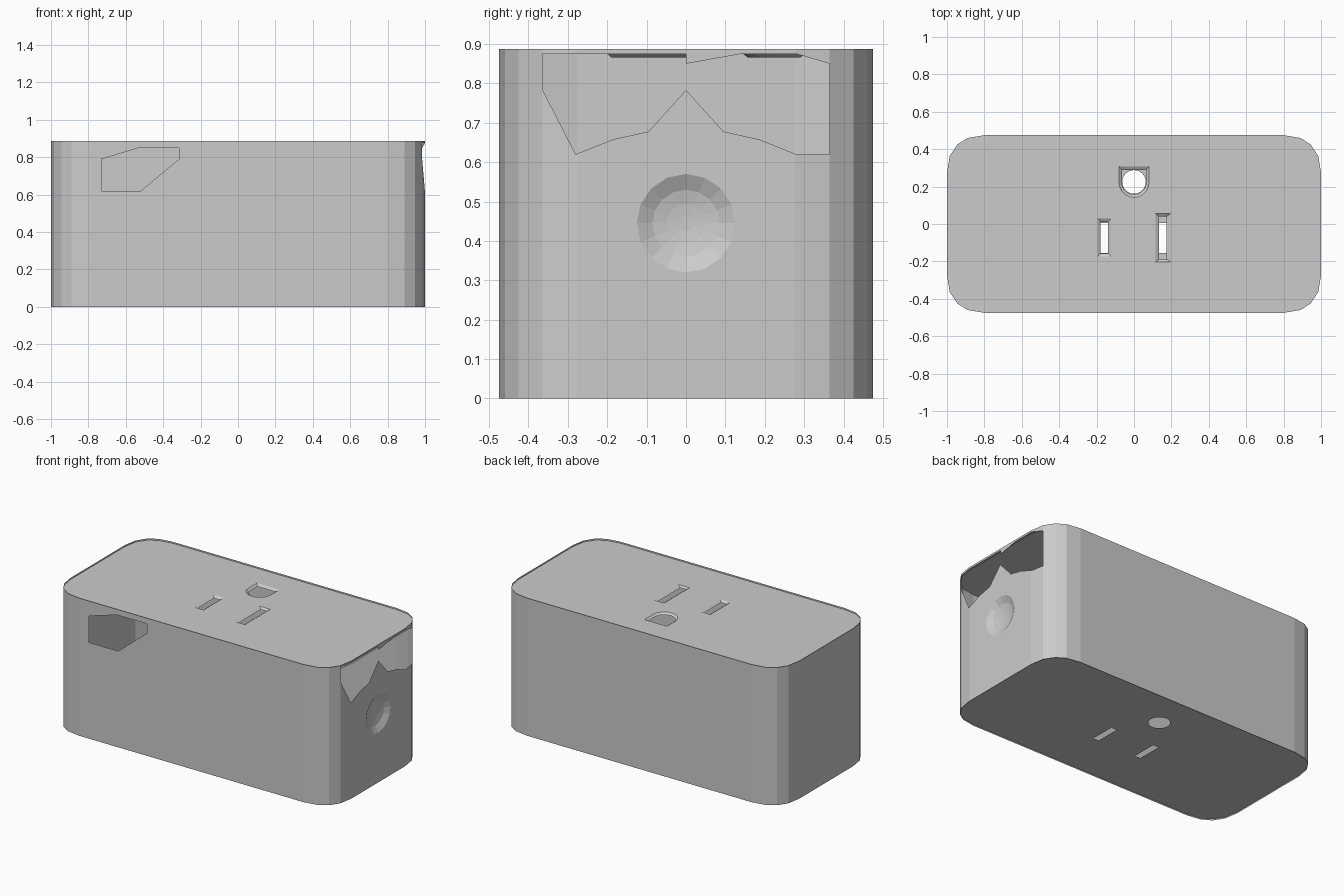
import bpy
import bmesh
from math import sin, cos, pi

cube = bpy.data.objects.get("Cube")
if cube:
    bpy.data.objects.remove(cube, do_unlink=True)

HEIGHT = 0.887
COVER_TOP, COVER_BOTTOM, BASE = 0.877, 0.866, 0.008
FLAT_Y, BEND_Y = 0.275, 0.365


def finish(bm, name):
    bmesh.ops.remove_doubles(bm, verts=bm.verts, dist=0.0001)
    bmesh.ops.recalc_face_normals(bm, faces=bm.faces)
    mesh = bpy.data.meshes.new(name)
    bm.to_mesh(mesh)
    bm.free()
    obj = bpy.data.objects.new(name, mesh)
    bpy.context.collection.objects.link(obj)
    return obj


def fill(bm, loops, place):
    """Fill the first 2D loop, leaving the others as holes, then place it in 3D."""
    verts, edges = [], []
    for loop in loops:
        ring = [bm.verts.new((u, v, 0)) for u, v in loop]
        edges += [bm.edges.new((a, b)) for a, b in zip(ring, ring[1:] + ring[:1])]
        verts += ring
    bmesh.ops.triangle_fill(bm, edges=edges, use_beauty=True, normal=(0, 0, 1))
    for v in verts:
        v.co = place(v.co.x, v.co.y)


def loft(bm, rings, closed=True):
    """Join successive 3D rings with quads."""
    rows = [[bm.verts.new(p) for p in ring] for ring in rings]
    for low, high in zip(rows, rows[1:]):
        n = len(low)
        for i in range(n if closed else n - 1):
            j = (i + 1) % n
            bm.faces.new((low[i], low[j], high[j], high[i]))
    return rows


def circle(cx, cy, r, n):
    return [(cx + r * cos(2 * pi * i / n), cy + r * sin(2 * pi * i / n)) for i in range(n)]


def rect(x0, x1, y0, y1):
    return [(x0, y0), (x1, y0), (x1, y1), (x0, y1)]


def ground_shape(r, top):
    """Half-round opening with a square upper end."""
    arc = [(r * cos(pi + pi * i / 10), 0.222 + r * sin(pi + pi * i / 10)) for i in range(11)]
    return arc + [(r, top), (-r, top)]


def at_z(loop, z):
    return [(x, y, z) for x, y in loop]


def level(z):
    return lambda u, v: (u, v, z)


# Rounded rectangle outline
corner = [(1, FLAT_Y), (0.985, BEND_Y), (0.945, 0.425), (0.89, 0.46), (0.8, 0.475)]
back_right = corner
back_left = [(-x, y) for x, y in reversed(corner)]
front_left = [(-x, -y) for x, y in corner]
front_right = [(x, -y) for x, y in reversed(corner)]
outline = back_right + back_left + front_left + front_right

# Side walls and rounded corners, without the front and right panels
bm = bmesh.new()
for path in (back_right[1:] + back_left + front_left, front_right[:-1]):
    loft(bm, [at_z(path, 0), at_z(path, HEIGHT)], closed=False)
finish(bm, "housing_walls")

# Front wall with its angular opening
bm = bmesh.new()
opening = [(-0.73, 0.62), (-0.52, 0.62), (-0.315, 0.79),
           (-0.315, 0.85), (-0.53, 0.85), (-0.73, 0.79)]
fill(bm, [rect(-0.8, 0.8, 0, HEIGHT), opening], lambda u, v: (u, -0.475, v))
finish(bm, "front_wall")

# Right wall: lower panel with jagged edge, and thin upper strip
bm = bmesh.new()
button_z, button_r, sides = 0.445, 0.125, 16
jagged = [(BEND_Y, 0.62), (0.28, 0.62), (0.185, 0.658), (0.095, 0.678), (0, 0.783),
          (-0.095, 0.678), (-0.185, 0.658), (-0.28, 0.62), (-BEND_Y, 0.785)]
lower = [(-BEND_Y, 0), (BEND_Y, 0)] + jagged
upper = [(-BEND_Y, 0.875), (0, 0.875), (0, 0.85), (0.14, 0.875), (0.28, 0.875),
         (BEND_Y, 0.85), (BEND_Y, HEIGHT), (-BEND_Y, HEIGHT)]
for loops in ([lower, circle(0, button_z, button_r, sides)], [upper]):
    fill(bm, loops, lambda u, v: (1, u, v))
for y in (-FLAT_Y, FLAT_Y):
    bmesh.ops.bisect_plane(bm, geom=bm.verts[:] + bm.edges[:] + bm.faces[:],
                           plane_co=(0, y, 0), plane_no=(0, 1, 0))
for v in bm.verts:
    v.co.x -= max(0, abs(v.co.y) - FLAT_Y) * 0.015 / (BEND_Y - FLAT_Y)
finish(bm, "right_wall")

# Concave round button
bm = bmesh.new()
profile = [(button_r, 0), (0.085, 0.02), (0.05, 0.027), (0.02, 0.03)]
rows = loft(bm, [[(1 - d, y, z) for y, z in circle(0, button_z, r, sides)]
                 for r, d in profile])
bm.faces.new(rows[-1])
finish(bm, "side_button")

# Top cover with tapered socket openings
sockets = [
    (rect(-0.195, -0.122, -0.175, 0.03), rect(-0.178, -0.138, -0.158, 0.012)),
    (rect(0.115, 0.195, -0.202, 0.055), rect(0.134, 0.174, -0.19, 0.04)),
    (ground_shape(0.08, 0.308), ground_shape(0.065, 0.29)),
]
bm = bmesh.new()
fill(bm, [outline] + [outer for outer, inner in sockets], level(COVER_TOP))
fill(bm, [outline] + [inner for outer, inner in sockets], level(COVER_BOTTOM))
for outer, inner in sockets:
    loft(bm, [at_z(outer, COVER_TOP), at_z(inner, COVER_BOTTOM)])
finish(bm, "top_cover")

# Bottom cover with matching pin openings
bm = bmesh.new()
pins = [rect(-0.178, -0.138, -0.155, 0.005), rect(0.134, 0.174, -0.155, 0.005),
        circle(0, 0.225, 0.063, 24)]
fill(bm, [outline] + pins, level(BASE))
finish(bm, "bottom_cover")
